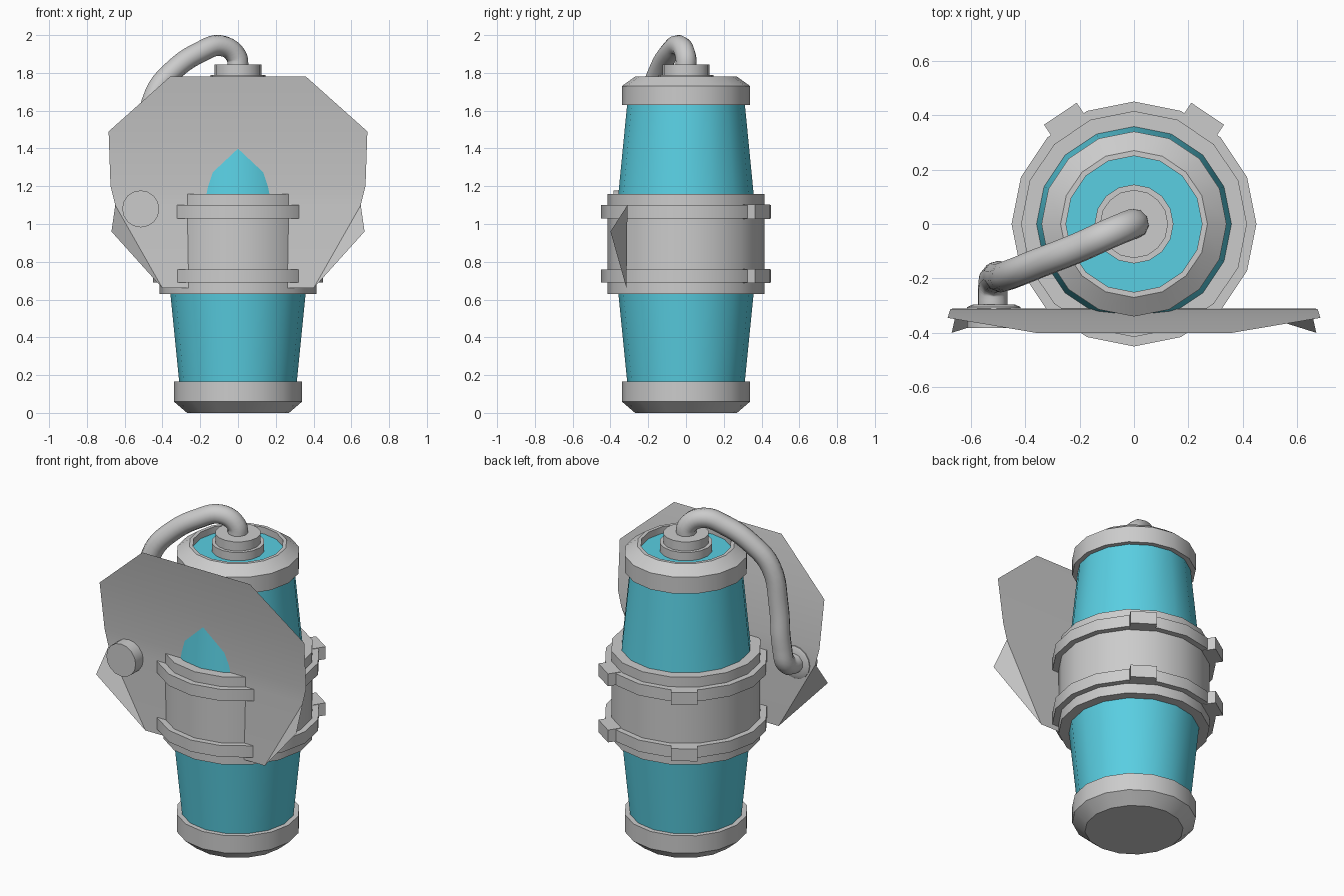
import bpy, bmesh
from math import pi, radians, sin, cos
from mathutils import Vector, Matrix

if "Cube" in bpy.data.objects:
    bpy.data.objects.remove(bpy.data.objects["Cube"])

teal = bpy.data.materials.new("teal")
teal.diffuse_color = (0.10, 0.62, 0.76, 1)
teal.use_nodes = True
teal.node_tree.nodes["Principled BSDF"].inputs["Base Color"].default_value = teal.diffuse_color


def finish(name, bm, mat=None, recalc=True):
    if recalc:
        bmesh.ops.recalc_face_normals(bm, faces=bm.faces[:])
    me = bpy.data.meshes.new(name)
    bm.to_mesh(me)
    bm.free()
    ob = bpy.data.objects.new(name, me)
    bpy.context.collection.objects.link(ob)
    if mat:
        me.materials.append(mat)
    bpy.ops.object.select_all(action='DESELECT')
    ob.select_set(True)
    bpy.context.view_layer.objects.active = ob
    bpy.ops.object.shade_smooth_by_angle(angle=radians(30))
    return ob


def lathe(name, profile, mat=None, sides=16, matrix=Matrix()):
    """Spin (radius, height) points round z; ends are capped."""
    bm = bmesh.new()
    rings = [[bm.verts.new((r * cos(2 * pi * i / sides), r * sin(2 * pi * i / sides), z))
              for i in range(sides)] for r, z in profile]
    for a, b in zip(rings, rings[1:]):
        for i in range(sides):
            j = (i + 1) % sides
            bm.faces.new((a[i], a[j], b[j], b[i]))
    bm.faces.new(rings[0][::-1])
    bm.faces.new(rings[-1])
    bm.transform(matrix)
    return finish(name, bm, mat)


# Barrel body
lathe("lower_tank", [(0.31, 0.15), (0.36, 0.65)], teal)
lathe("upper_tank", [(0.36, 1.14), (0.31, 1.65)], teal)
lathe("bottom_cap", [(0.27, 0), (0.34, 0.06), (0.34, 0.165), (0.30, 0.165)])
lathe("top_cap", [(0.30, 1.63), (0.34, 1.63), (0.34, 1.73), (0.27, 1.78),
                  (0.25, 1.78), (0.25, 1.73)])
lathe("top_window", [(0.25, 1.73), (0.25, 1.74)], teal)
lathe("middle_sleeve", [(0.36, 0.63), (0.415, 0.63), (0.415, 1.16), (0.36, 1.16)])

# Bands with two clamp tabs each at the back
for label, z in (("lower", 0.725), ("upper", 1.065)):
    lathe(label + "_band", [(0.40, z - 0.035), (0.45, z - 0.035),
                            (0.45, z + 0.035), (0.40, z + 0.035)])
    for side, ang in (("right", 56.25), ("left", 123.75)):
        bm = bmesh.new()
        bmesh.ops.create_cube(bm, size=1, matrix=Matrix.Rotation(radians(ang), 4, 'Z')
                              @ Matrix.Translation((0.45, 0, z))
                              @ Matrix.Diagonal((0.075, 0.145, 0.075, 1)))
        finish(f"{label}_tab_{side}", bm)

# Valve on top
lathe("valve", [(0.145, 1.73), (0.145, 1.79), (0.125, 1.79), (0.125, 1.845)])

# Bent front plate: rows of (half width, y, z), plus folded lower corners
bm = bmesh.new()
rows = [(0.36, -0.40, 1.78), (0.685, -0.345, 1.49), (0.675, -0.312, 1.20),
        (0.65, -0.31, 1.10), (0.40, -0.315, 0.66)]
pairs = [[bm.verts.new((s * w, y, z)) for s in (-1, 1)] for w, y, z in rows]
for a, b in zip(pairs, pairs[1:]):
    bm.faces.new((b[0], b[1], a[1], a[0]))
for k, s in enumerate((-1, 1)):
    tip = bm.verts.new((s * 0.67, -0.40, 0.96))
    tri = (pairs[3][k], pairs[4][k], tip)
    bm.faces.new(tri if s > 0 else tri[::-1])
bmesh.ops.recalc_face_normals(bm, faces=bm.faces[:])
if sum(f.normal.y for f in bm.faces) > 0:
    bmesh.ops.reverse_faces(bm, faces=bm.faces[:])
finish("front_plate", bm, recalc=False)

# Hose port through the plate
port = Matrix.Translation((-0.515, 0, 1.08)) @ Matrix.Rotation(pi / 2, 4, 'X')
lathe("hose_port", [(0.075, 0.295), (0.098, 0.305), (0.098, 0.383)], matrix=port)

# Hose from the valve down to the port
path = [(0, 0, 1.82), (-0.01, -0.002, 1.89), (-0.09, -0.035, 1.944), (-0.20, -0.085, 1.91),
        (-0.34, -0.14, 1.815), (-0.44, -0.18, 1.69), (-0.485, -0.195, 1.45),
        (-0.505, -0.195, 1.22), (-0.518, -0.225, 1.10), (-0.52, -0.32, 1.08)]
cu = bpy.data.curves.new("hose", 'CURVE')
cu.dimensions = '3D'
cu.bevel_depth = 0.056
cu.bevel_resolution = 3
cu.resolution_u = 5
cu.use_fill_caps = True
sp = cu.splines.new('BEZIER')
sp.bezier_points.add(len(path) - 1)
for p, co in zip(sp.bezier_points, path):
    p.co = co
    p.handle_left_type = p.handle_right_type = 'AUTO'
bpy.context.collection.objects.link(bpy.data.objects.new("hose", cu))
